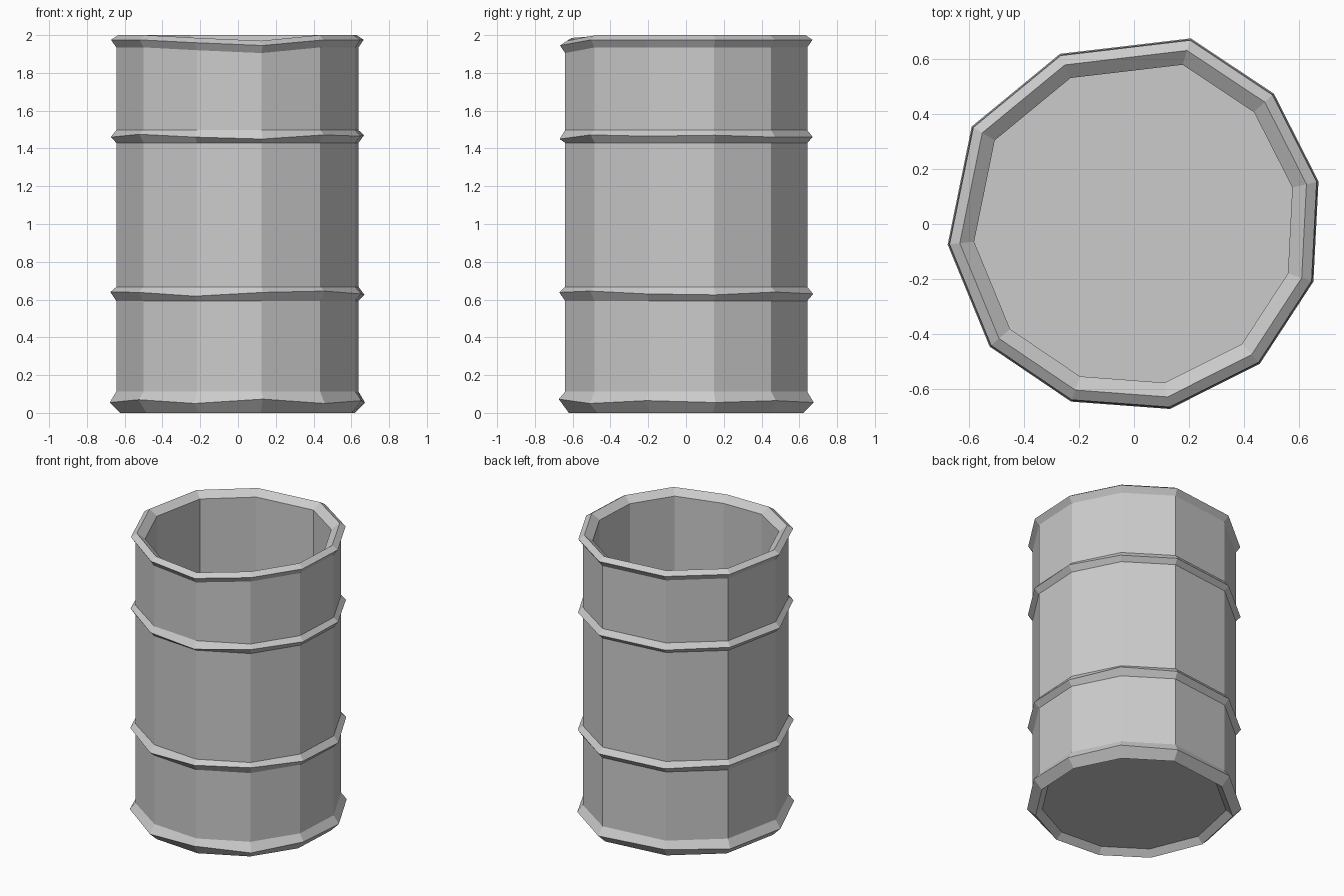
import bpy, bmesh, math

if "Cube" in bpy.data.objects:
    bpy.data.objects.remove(bpy.data.objects["Cube"])

# Eleven uneven sides: (angle in degrees, radius factor)
SIDES = [(-173.7, .99), (-139.7, 1.0), (-109.5, .995), (-79, .995), (-48, .993),
         (-17.8, .995), (13, 1.0), (43, 1.01), (73, 1.025), (113.5, .98), (149, 1.0)]

# Hand-hammered height wobble per corner for the rim, hoops and foot
FLAT = [0] * 11
RIM = [0, 0, -.015, -.03, 0, 0, 0, 0, 0, 0, 0]
HOOP_HIGH = [0, .015, 0, -.01, .012, .005, .01, 0, 0, 0, .005]
HOOP_LOW = [.01, .008, -.012, .008, .015, 0, -.005, .01, 0, 0, .01]
FOOT = [0, .015, -.005, .018, -.005, .01, 0, .01, 0, .01, 0]


def lathe(name, profile):
    """Spin a (radius, z, wobble) profile round the uneven sides and cap both ends."""
    bm = bmesh.new()
    rings = []
    for r, z, wobble in profile:
        rings.append([bm.verts.new((r * k * math.cos(math.radians(a)),
                                    r * k * math.sin(math.radians(a)), z + w))
                      for (a, k), w in zip(SIDES, wobble)])
    n = len(SIDES)
    for low, high in zip(rings, rings[1:]):
        for i in range(n):
            j = (i + 1) % n
            bm.faces.new((low[i], low[j], high[j], high[i]))
    bm.faces.new(rings[0][::-1])
    bm.faces.new(rings[-1])
    bmesh.ops.recalc_face_normals(bm, faces=bm.faces)
    mesh = bpy.data.meshes.new(name)
    bm.to_mesh(mesh)
    bm.free()
    obj = bpy.data.objects.new(name, mesh)
    bpy.context.collection.objects.link(obj)
    return obj


WALL = .655


def hoop(z_low, z_mid, z_high, bulge, wobble):
    return [(WALL, z_low, FLAT), (bulge, z_mid, wobble), (WALL, z_high, FLAT)]


# Underside and flared foot
foot = [(.592, .04, FLAT), (.635, 0, FLAT), (.69, .055, FOOT), (WALL, .112, FLAT)]
# Rolled rim, then the inner wall down to the floor
rim = [(WALL, 1.935, RIM), (.683, 1.975, RIM), (.645, 2.0, RIM),
       (.592, 1.96, RIM), (.592, .07, FLAT)]

lathe("open_drum", foot
      + hoop(.593, .63, .667, .687, HOOP_LOW)
      + hoop(1.43, 1.46, 1.497, .685, HOOP_HIGH)
      + rim)
